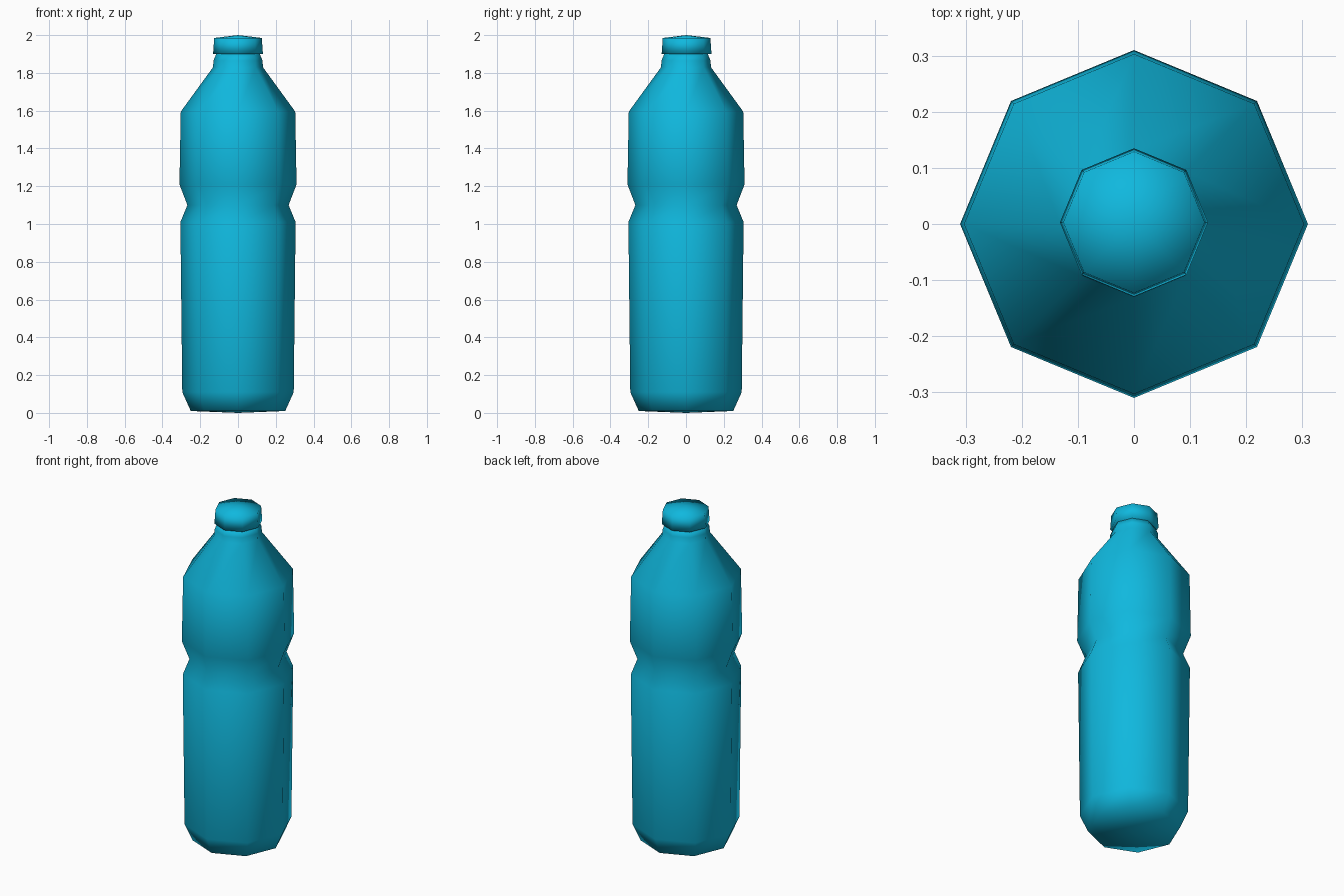
import bpy
from math import sin, cos, tau

SIDES = 8

default = bpy.data.objects.get("Cube")
if default:
    bpy.data.objects.remove(default, do_unlink=True)

# Single plastic colour
plastic = bpy.data.materials.new("cyan_plastic")
plastic.use_nodes = True
colour = (0.005, 0.48, 0.73, 1)
plastic.diffuse_color = colour
plastic.node_tree.nodes["Principled BSDF"].inputs["Base Color"].default_value = colour


def lathe(name, profile, base_z, top_z, y=0.0):
    """Octagonal turned solid from (radius, height) points, closed at both ends."""
    verts, faces = [], []
    for radius, z in profile:
        for i in range(SIDES):
            a = tau * i / SIDES
            verts.append((radius * cos(a), y + radius * sin(a), z))
    last = (len(profile) - 1) * SIDES
    base, top = len(verts), len(verts) + 1
    verts += [(0, y, base_z), (0, y, top_z)]
    for i in range(SIDES):
        j = (i + 1) % SIDES
        for ring in range(0, last, SIDES):
            faces.append((ring + i, ring + j, ring + SIDES + j, ring + SIDES + i))
        faces.append((base, j, i))
        faces.append((top, last + i, last + j))
    mesh = bpy.data.meshes.new(name)
    mesh.from_pydata(verts, [], faces)
    mesh.materials.append(plastic)
    mesh.shade_smooth()
    obj = bpy.data.objects.new(name, mesh)
    bpy.context.collection.objects.link(obj)
    return obj


# Bottle: bevelled foot, lower body, waist groove, upper body, shoulder, neck
lathe("bottle_body", [
    (0.25, 0.01), (0.295, 0.11), (0.305, 1.01), (0.268, 1.10), (0.31, 1.21),
    (0.303, 1.595), (0.132, 1.83), (0.13, 1.865), (0.115, 1.90),
], base_z=0.0, top_z=1.905)

# Screw cap with a slight taper and a gently domed top
lathe("bottle_cap", [(0.132, 1.90), (0.126, 1.985)],
      base_z=1.90, top_z=2.0, y=0.003)
